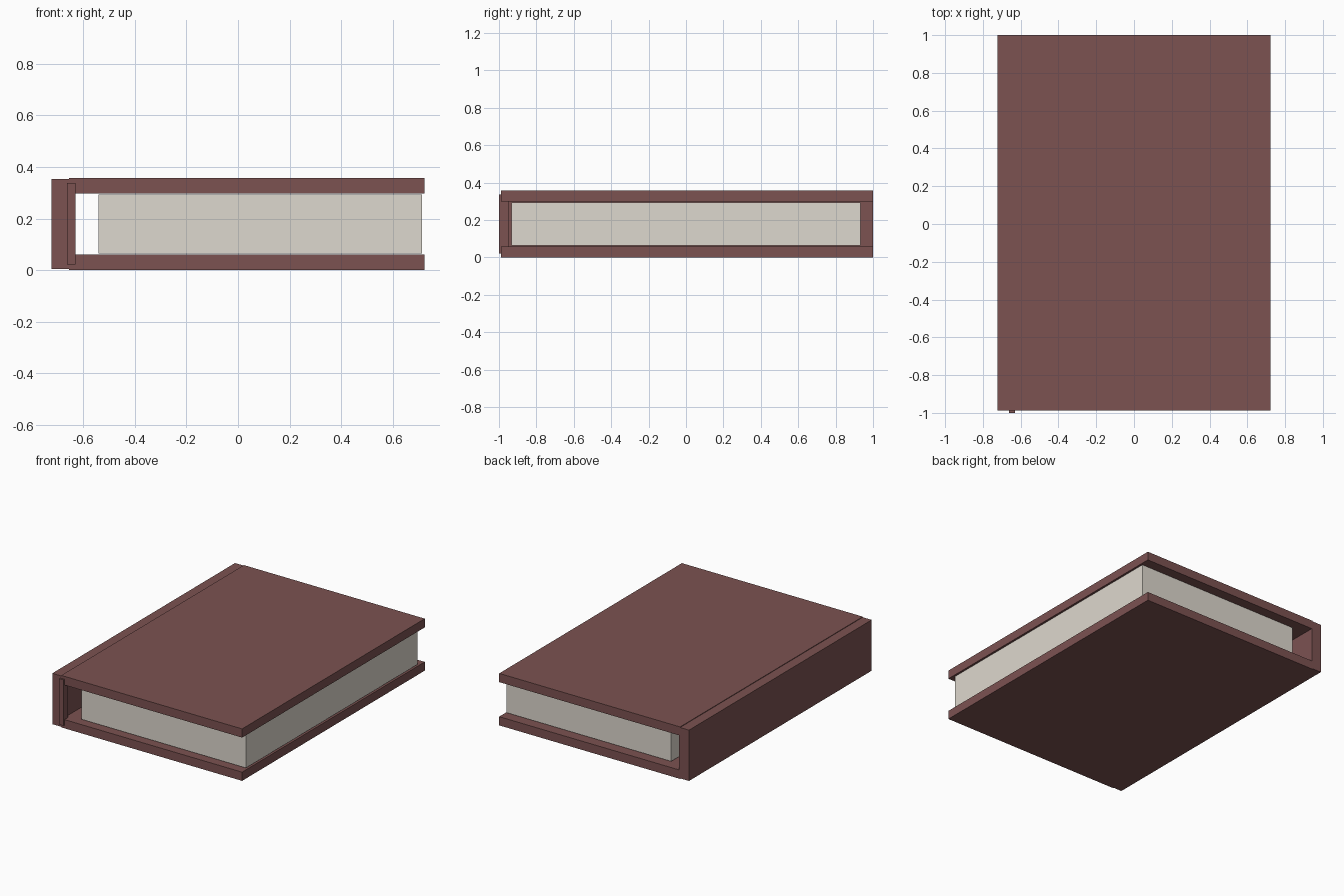
import bpy

if "Cube" in bpy.data.objects:
    bpy.data.objects.remove(bpy.data.objects["Cube"])


def material(name, color):
    m = bpy.data.materials.new(name)
    m.diffuse_color = (*color, 1)
    m.use_nodes = True
    m.node_tree.nodes["Principled BSDF"].inputs["Base Color"].default_value = m.diffuse_color
    return m


def box(name, x, y, z, mat):
    """Box from (min, max) pairs on each axis."""
    bpy.ops.mesh.primitive_cube_add(size=1, location=[sum(r) / 2 for r in (x, y, z)])
    ob = bpy.context.object
    ob.name = name
    ob.scale = [r[1] - r[0] for r in (x, y, z)]
    bpy.ops.object.transform_apply(location=False, rotation=False, scale=True)
    ob.data.materials.append(mat)
    return ob


leather = material("cover_brown", (0.20, 0.085, 0.083))
paper = material("paper", (0.73, 0.69, 0.62))

# Two cover boards
for name, z in (("back_cover", 0.0), ("front_cover", 0.298)):
    box(name, (-0.655, 0.723), (-0.988, 1.0), (z, z + 0.06), leather)

# Spine, slightly lower than the boards
box("spine", (-0.723, -0.648), (-0.988, 1.0), (0.004, 0.354), leather)

# Small binding strip at the front end of the spine
box("binding_strip", (-0.662, -0.63), (-1.0, -0.95), (0.022, 0.338), leather)

# Page block
box("pages", (-0.541, 0.713), (-0.932, 0.934), (0.065, 0.294), paper)
